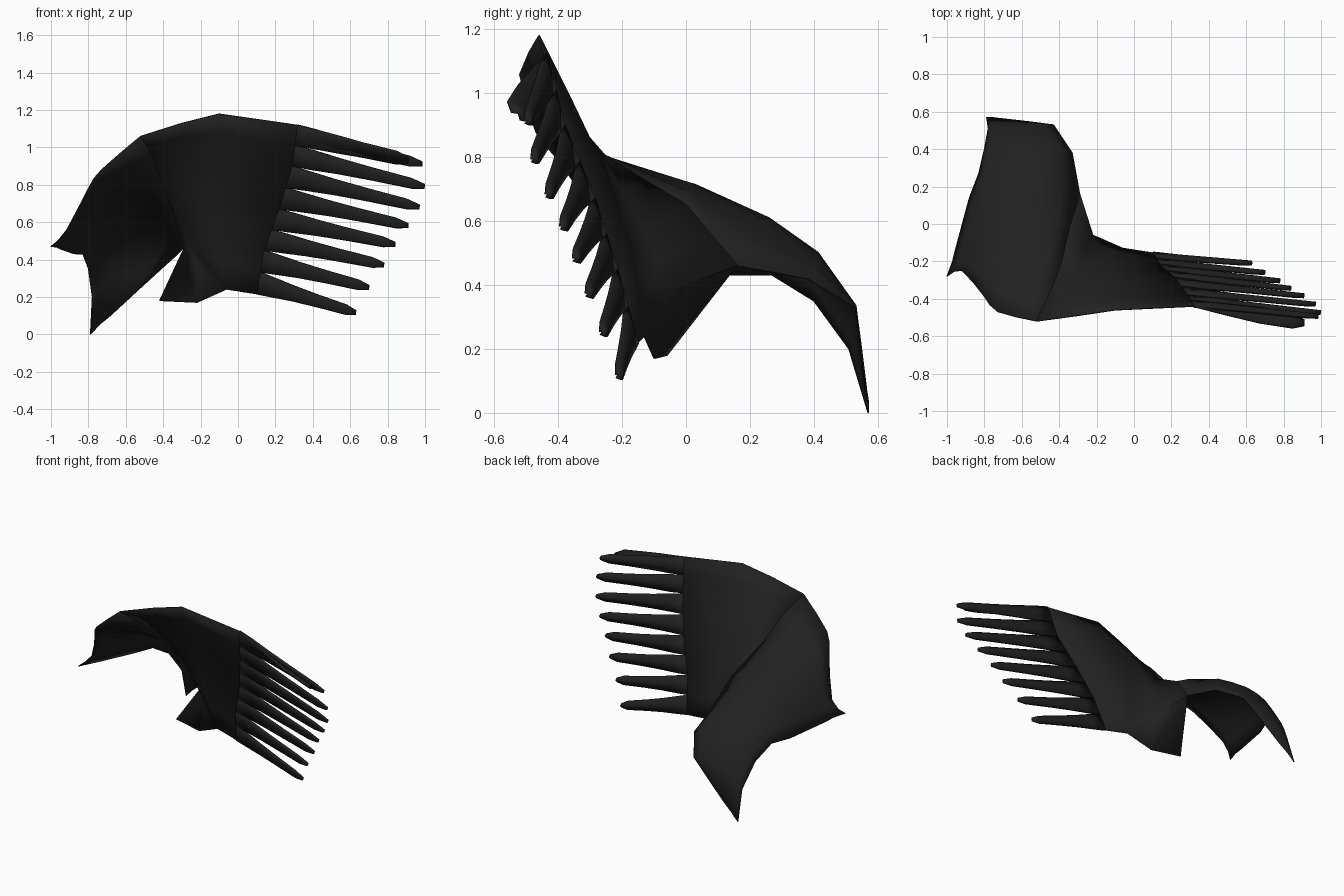
import bpy, bmesh
from mathutils import Vector as V

if "Cube" in bpy.data.objects:
    bpy.data.objects.remove(bpy.data.objects["Cube"])

black = bpy.data.materials.new("soft_black")
black.diffuse_color = (0.015, 0.015, 0.015, 1)
black.use_nodes = True
black.node_tree.nodes["Principled BSDF"].inputs["Base Color"].default_value = black.diffuse_color


def loft(bm, rows):
    """Skin a grid of points, one row after another."""
    grid = [[bm.verts.new(p) for p in row] for row in rows]
    for a, b in zip(grid, grid[1:]):
        for i in range(len(a) - 1):
            bm.faces.new((a[i], a[i + 1], b[i + 1], b[i]))


def finish(name, bm, angle, thickness):
    """Weld the mesh, give it a thin shell, colour and shading."""
    bmesh.ops.remove_doubles(bm, verts=bm.verts, dist=0.001)
    bmesh.ops.recalc_face_normals(bm, faces=bm.faces)
    me = bpy.data.meshes.new(name)
    bm.to_mesh(me)
    bm.free()
    ob = bpy.data.objects.new(name, me)
    bpy.context.collection.objects.link(ob)
    me.materials.append(black)
    mod = ob.modifiers.new("thin_shell", 'SOLIDIFY')
    mod.thickness = thickness
    mod.offset = 0
    bpy.ops.object.select_all(action='DESELECT')
    ob.select_set(True)
    bpy.context.view_layer.objects.active = ob
    bpy.ops.object.shade_smooth_by_angle(angle=angle)


def resample(pts, n):
    """Spread n points evenly along a polyline."""
    pts = [V(p) for p in pts]
    out = []
    for k in range(n):
        u = k * (len(pts) - 1) / (n - 1)
        i = min(int(u), len(pts) - 2)
        out.append(pts[i].lerp(pts[i + 1], u - i))
    return out


def rounded(pts):
    """Insert a curved midpoint in every span of a polyline."""
    p = [V(q) for q in pts]
    p = [2 * p[0] - p[1]] + p + [2 * p[-1] - p[-2]]
    out = []
    for i in range(1, len(p) - 2):
        out += [p[i], (9 * (p[i] + p[i + 1]) - p[i - 1] - p[i + 2]) / 16]
    return out + [p[-2]]


# Draped half: arched cross-sections from the leading edge to the hanging tip
drape = [
    [(-1, -.28, .47), (-.92, -.25, .55), (-.8, -.39, .78), (-.73, -.47, .88), (-.52, -.52, 1.06)],
    [(-.97, -.2, .465), (-.89, -.21, .59), (-.78, -.32, .77), (-.65, -.38, .87), (-.46, -.39, .96)],
    [(-.95, -.12, .455), (-.87, -.15, .6), (-.75, -.22, .74), (-.58, -.25, .80), (-.4, -.25, .8)],
    [(-.88, .14, .43), (-.82, .1, .58), (-.68, .04, .69), (-.5, .02, .715), (-.34, 0, .65)],
    [(-.83, .27, .43), (-.77, .27, .52), (-.65, .26, .59), (-.46, .25, .6), (-.29, .16, .46)],
    [(-.8, .4, .35), (-.74, .41, .43), (-.63, .41, .49), (-.46, .41, .495), (-.33, .38, .42)],
    [(-.78, .51, .2), (-.73, .52, .27), (-.63, .53, .32), (-.53, .53, .335), (-.43, .53, .33)],
    [(-.79, .57, 0), (-.76, .57, .03), (-.73, .565, .06), (-.68, .56, .1), (-.55, .545, .22)],
]
bm = bmesh.new()
loft(bm, [rounded(row) for row in drape])

# Wing half: columns running from the leading edge down to the trailing edge
N = 8
fold = [row[4] for row in drape[:5]]
inner = [(-.3, -.49, 1.13), (-.3, -.38, .98), (-.3, -.265, .8), (-.27, -.13, .57), (-.22, -.06, .38)]
middle = [(-.1, -.46, 1.18), (-.1, -.36, .98), (-.13, -.255, .76), (-.13, -.175, .52), (-.06, -.13, .24)]
outer = [(.32, -.44, 1.12), (.29, -.385, .90), (.22, -.29, .67), (.14, -.22, .45), (.1, -.155, .215)]
columns = [resample(c, N + 1) for c in (fold, inner, middle, outer)]
loft(bm, columns)

# Lower flap closing the fold between wing and drape
loft(bm, [[fold[4], inner[4], middle[4]],
          [(-.42, -.06, .18), (-.22, -.1, .17), middle[4]]])
finish("wing_mantle", bm, 1.1, .006)

# Flight feathers: leaf-shaped creased blades fanned off the outer edge
tips = [(.985, -.5, .91), (.997, -.48, .79), (.97, -.435, .68), (.91, -.39, .58),
        (.84, -.35, .48), (.78, -.31, .37), (.7, -.265, .25), (.63, -.215, .115)]
stations = (.15, .35, .6, .9, 1)
blade = (.054, .043, .034, .026, .009)
lead_blade = (.055, .055, .055, .05, .02)


def feather(bm, i, tip, widths, flat):
    top, low = columns[3][i], columns[3][i + 1]
    root, tip, flat = (top + low) / 2, V(tip), V(flat)
    edge = (low - top).normalized()
    rows = [[top, root, low]]
    for s, half in zip(stations, widths):
        across = edge.lerp(flat, min(1, s * 1.6)).normalized()
        normal = V((0, -across.z, across.y))
        c = root.lerp(tip, s)
        rows.append([c - across * half, c + normal * .012, c + across * half])
    loft(bm, rows)


bm = bmesh.new()
for i, tip in enumerate(tips):
    feather(bm, i, tip, blade, (0, .22, -.97))
finish("flight_feathers", bm, 0.8, .016)

# Flatter leading feather lying in front of the first flight feather
bm = bmesh.new()
feather(bm, 0, (.91, -.53, .93), lead_blade, (0, .75, -.66))
finish("leading_feather", bm, 0.8, .012)
